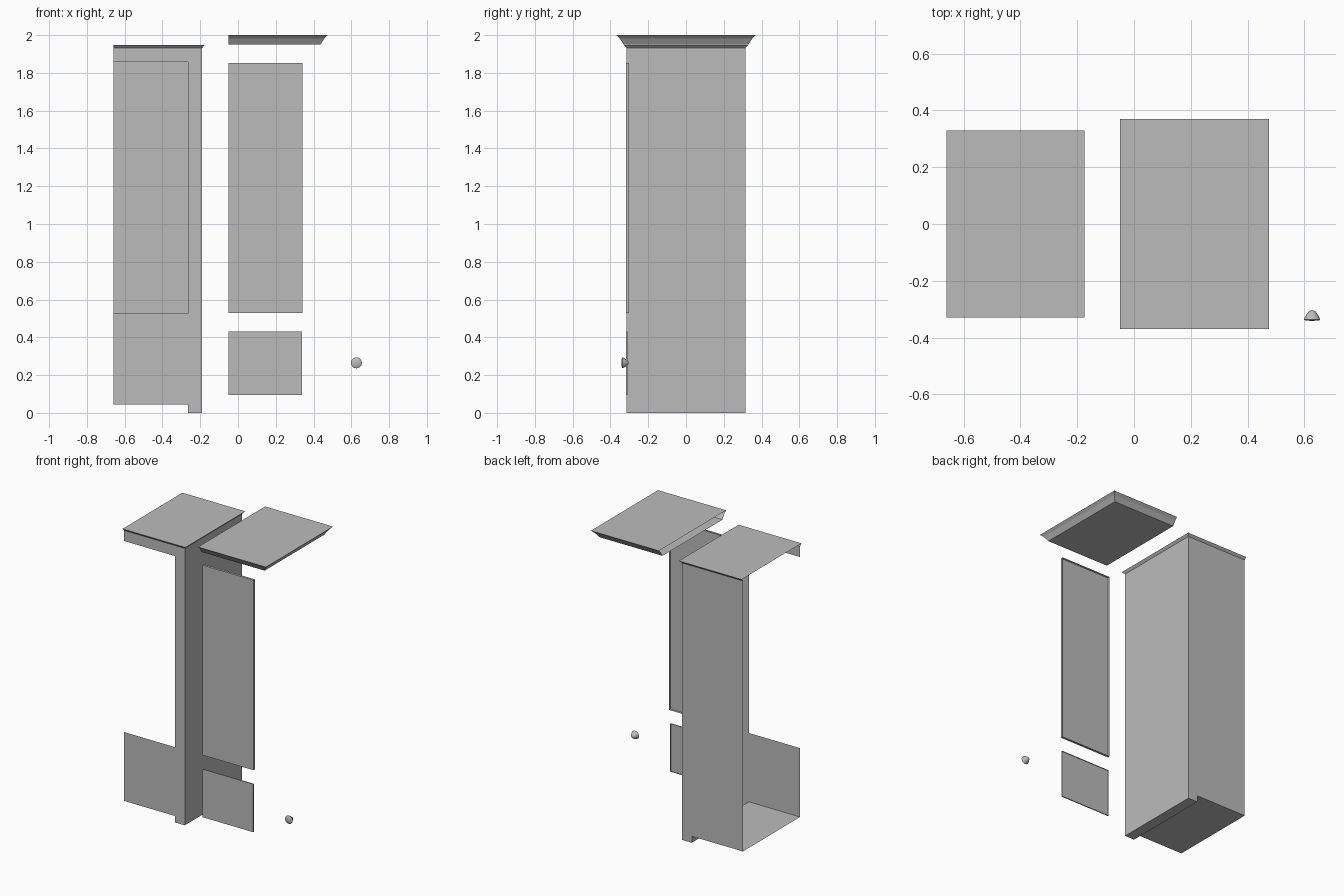
import bpy, bmesh, math
from mathutils import Matrix, Vector

cube = bpy.data.objects.get("Cube")
if cube:
    bpy.data.objects.remove(cube, do_unlink=True)

grey = bpy.data.materials.new("plain_grey")
grey.use_nodes = True
colour = (0.5, 0.5, 0.5, 1)
grey.diffuse_color = colour
grey.node_tree.nodes["Principled BSDF"].inputs["Base Color"].default_value = colour


def add_object(name, bm):
    """Weld the faces and turn them into an object."""
    bmesh.ops.remove_doubles(bm, verts=bm.verts, dist=0.0005)
    mesh = bpy.data.meshes.new(name)
    bm.to_mesh(mesh)
    bm.free()
    mesh.materials.append(grey)
    obj = bpy.data.objects.new(name, mesh)
    bpy.context.collection.objects.link(obj)
    return obj


def face(bm, points, outward):
    """Add a face and turn it to the outward direction."""
    f = bm.faces.new([bm.verts.new(p) for p in points])
    f.normal_update()
    if f.normal.dot(Vector(outward)) < 0:
        f.normal_flip()


def upright(bm, left, right, low, high, y):
    """Add a rectangle facing the front or the back."""
    face(bm, [(left, y, low), (right, y, low), (right, y, high), (left, y, high)], (0, y, 0))


def open_moulding(bm, left, rings):
    """Stack (right edge, half depth, height) rings, leaving the left end open."""
    for (x0, y0, z0), (x1, y1, z1) in zip(rings, rings[1:]):
        face(bm, [(x0, -y0, z0), (x0, y0, z0), (x1, y1, z1), (x1, -y1, z1)], (1, 0, 0))
        for s in (-1, 1):
            face(bm, [(left, s * y0, z0), (x0, s * y0, z0),
                      (x1, s * y1, z1), (left, s * y1, z1)], (0, s, 0))


def flat(bm, left, right, half, z, up):
    face(bm, [(left, -half, z), (right, -half, z), (right, half, z), (left, half, z)], (0, 0, up))


# Cabinet body: half a carcass, open on the middle plane
left, stile, right = -0.66, -0.265, -0.19
depth, foot, neck, top = 0.315, 0.045, 1.932, 1.948
sill, lintel = 0.525, 1.858
lip_right, lip_depth = -0.175, 0.33
bm = bmesh.new()
flat(bm, left, stile, depth, foot, -1)
flat(bm, stile, right, depth, 0, -1)
flat(bm, left, lip_right, lip_depth, top, 1)
for x, high, outward in ((right, neck, 1), (stile, foot, -1)):
    face(bm, [(x, -depth, 0), (x, depth, 0), (x, depth, high), (x, -depth, high)], (outward, 0, 0))
upright(bm, left, stile, foot, neck, depth)
upright(bm, left, stile, foot, sill, -depth)
upright(bm, left, stile, lintel, neck, -depth)
for y in (-depth, depth):
    upright(bm, stile, right, 0, neck, y)
open_moulding(bm, left, [(right, depth, neck), (lip_right, lip_depth, top)])
add_object("cabinet_body", bm)

# Cornice: flared moulding with a top and a bottom board
inner = -0.05
rings = [(0.437, 0.33, 1.95), (0.458, 0.352, 1.983), (0.475, 0.37, 2)]
bm = bmesh.new()
open_moulding(bm, inner, rings)
flat(bm, inner, *rings[0], -1)
flat(bm, inner, *rings[-1], 1)
add_object("cornice", bm)


# Door and drawer fronts: shallow trays open at the back
def tray(name, x0, x1, z0, z1, front, back):
    bm = bmesh.new()
    upright(bm, x0, x1, z0, z1, front)
    for x, s in ((x0, -1), (x1, 1)):
        face(bm, [(x, front, z0), (x, back, z0), (x, back, z1), (x, front, z1)], (s, 0, 0))
    for z, s in ((z0, -1), (z1, 1)):
        face(bm, [(x0, front, z), (x1, front, z), (x1, back, z), (x0, back, z)], (0, 0, s))
    add_object(name, bm)


tray("door_panel", inner, 0.342, 0.528, 1.853, -0.318, -0.302)
tray("drawer_front", inner, 0.34, 0.095, 0.43, -0.318, -0.311)

# Knob: a turned bell shape with its narrow end to the back
profile = [(0, -0.341), (0.024, -0.34), (0.029, -0.336), (0.025, -0.328),
           (0.018, -0.316), (0.011, -0.307), (0, -0.303)]
centre = Vector((0.627, 0, 0.265))
bm = bmesh.new()
points = [bm.verts.new((r, y, 0)) for r, y in profile]
edges = [bm.edges.new(pair) for pair in zip(points, points[1:])]
bmesh.ops.spin(bm, geom=points + edges, cent=(0, 0, 0), axis=(0, 1, 0),
               angle=math.tau, steps=20)
bmesh.ops.remove_doubles(bm, verts=bm.verts, dist=0.0005)
bmesh.ops.recalc_face_normals(bm, faces=bm.faces)
bm.transform(Matrix.Translation(centre))
knob = add_object("knob", bm)
bpy.ops.object.select_all(action="DESELECT")
knob.select_set(True)
bpy.context.view_layer.objects.active = knob
bpy.ops.object.shade_smooth_by_angle(angle=math.radians(50))
